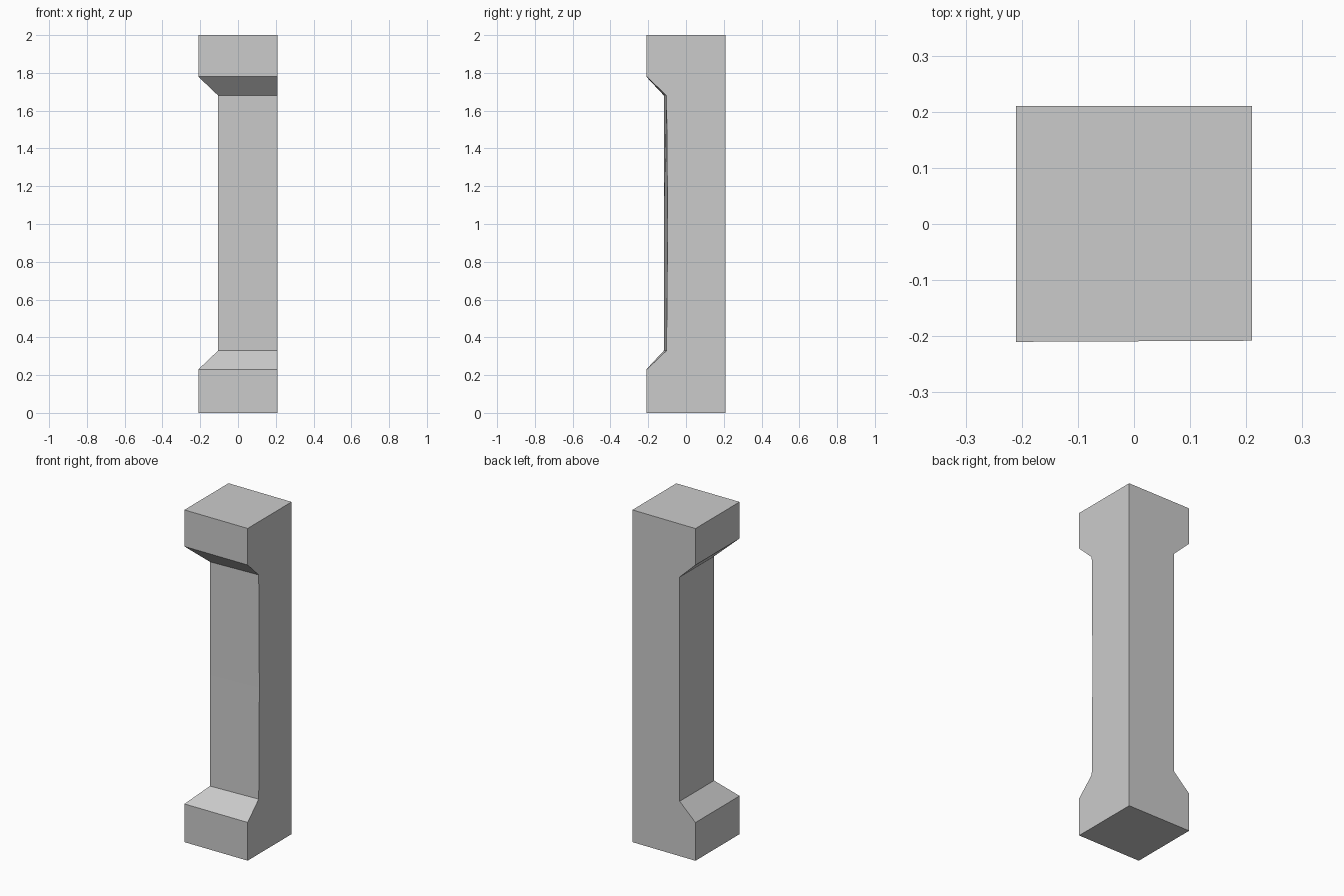
import bpy, bmesh

if "Cube" in bpy.data.objects:
    bpy.data.objects.remove(bpy.data.objects["Cube"])

# Corner pillar: flat on the right and back, shaft recessed on the front and left.
# Each level: height, left x, front y at left corner, front y at right corner
levels = [
    (0.00, -0.21, -0.21, -0.208),
    (0.23, -0.21, -0.21, -0.208),
    (0.33, -0.105, -0.117, -0.103),
    (1.00, -0.105, -0.117, -0.097),
    (1.68, -0.105, -0.117, -0.103),
    (1.78, -0.21, -0.21, -0.208),
    (2.00, -0.21, -0.21, -0.208),
]
RIGHT, BACK = 0.21, 0.21

bm = bmesh.new()
rings = [[bm.verts.new(p) for p in ((xl, yl, z), (RIGHT, yr, z),
                                    (RIGHT, BACK, z), (xl, BACK, z))]
         for z, xl, yl, yr in levels]

# Side walls between levels
for low, high in zip(rings, rings[1:]):
    for i in range(4):
        j = (i + 1) % 4
        bm.faces.new((low[i], low[j], high[j], high[i]))

# Bottom and top caps
bm.faces.new(rings[0][::-1])
bm.faces.new(rings[-1])
bmesh.ops.recalc_face_normals(bm, faces=bm.faces)

mesh = bpy.data.meshes.new("corner_pillar")
bm.to_mesh(mesh)
bm.free()
bpy.context.collection.objects.link(bpy.data.objects.new("corner_pillar", mesh))
